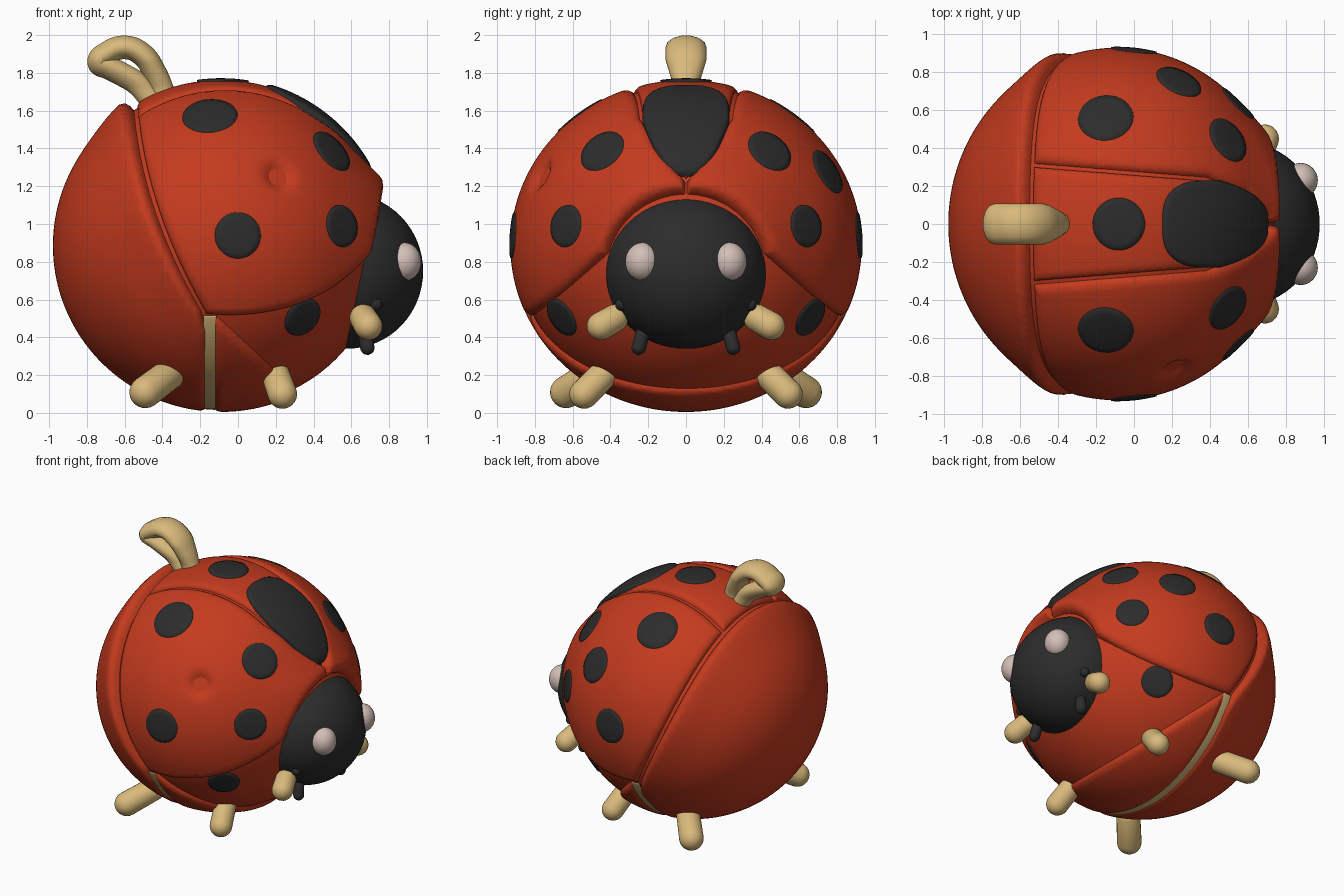
import bpy, bmesh, math
from mathutils import Vector, Matrix

if "Cube" in bpy.data.objects:
    bpy.data.objects.remove(bpy.data.objects["Cube"])

C = Vector((-0.09, 0, 0.885))          # body centre
R = Vector((0.89, 0.93, 0.88))         # body radii
HEAD = Vector((0.58, 0, 0.75))


def material(name, rgb):
    m = bpy.data.materials.new(name)
    m.diffuse_color = (*rgb, 1)
    m.use_nodes = True
    m.node_tree.nodes["Principled BSDF"].inputs["Base Color"].default_value = m.diffuse_color
    return m


RED = material("red", (0.55, 0.043, 0.013))
BLACK = material("black", (0.025, 0.025, 0.025))
CREAM = material("cream", (0.70, 0.49, 0.20))
EYE = material("pale_pink", (0.65, 0.52, 0.47))


def finish(bm, name, mat):
    for f in bm.faces:
        f.smooth = True
    me = bpy.data.meshes.new(name)
    bm.to_mesh(me)
    bm.free()
    me.materials.append(mat)
    ob = bpy.data.objects.new(name, me)
    bpy.context.collection.objects.link(ob)
    return ob


def ellipsoid(center, radii, seg=48):
    bm = bmesh.new()
    m = Matrix.Translation(center) @ Matrix.Diagonal((*radii, 1))
    bmesh.ops.create_uvsphere(bm, u_segments=seg, v_segments=seg // 2, radius=1, matrix=m)
    return bm


def clamp(t):
    return max(0.0, min(1.0, t))


def bulge(p):
    """Wing fronts flare out around the head."""
    return 0.045 * clamp((p.x - 0.5) / 0.22) ** 2 * clamp((1.4 - p.z) / 0.2)


def cut(bm, f, level=0.0, delete=True):
    """Cut the mesh along f = level, optionally removing the lower side."""
    val = {v: f(v.co) - level for v in bm.verts}
    new = [v for v, a in val.items() if abs(a) < 1e-5]
    for e in list(bm.edges):
        p, q = e.verts
        a, b = val[p], val[q]
        if a * b < 0 and min(abs(a), abs(b)) >= 1e-5:
            new.append(bmesh.utils.edge_split(e, p, a / (a - b))[1])
    if new:
        bmesh.ops.connect_verts(bm, verts=new)
    if delete:
        bad = [fc for fc in bm.faces if f(fc.calc_center_median()) < level]
        bmesh.ops.delete(bm, geom=bad, context='FACES')


def panel(name, mat, fs, scale=1.0, depth=0.045, w=0.05, extra=None, dent=None):
    """Body-surface piece bounded by the functions fs, with rolled-in edges."""
    bm = ellipsoid(C, R, 160)
    for f in fs:
        cut(bm, f)
    for f in fs:
        for k in (0.12, 0.4, 1.0):
            cut(bm, f, w * k, False)
    for v in bm.verts:
        d = max(0, min(f(v.co) for f in fs))
        u = 1 - min(d / w, 1)
        s = scale + (extra(v.co, d) if extra else 0)
        s -= (depth + s - scale) * (1 - math.sqrt(max(0, 1 - u * u)))
        if dent:
            t = max(0, 1 - (v.co - dent).length / 0.12)
            s -= 0.06 * t * t * (3 - 2 * t)
        v.co = C + (v.co - C) * s
    bmesh.ops.triangulate(bm, faces=bm.faces[:])
    return finish(bm, name, mat)


def on_body(x, z, side):
    k = 1 - ((x - C.x) / R.x) ** 2 - ((z - C.z) / R.z) ** 2
    return Vector((x, side * R.y * math.sqrt(max(k, 0)), z))


def dot(name, c, r, scale):
    """Thin round spot wrapped on the body surface."""
    d = c - C
    n = Vector([d[i] / R[i] ** 2 for i in range(3)]).normalized()
    t = n.cross(Vector((0.3, 0.1, 1))).normalized()
    b = n.cross(t)

    def put(p, s):
        q = p - C
        q = q / math.sqrt(sum((q[i] / R[i]) ** 2 for i in range(3)))
        return C + q * (s + bulge(C + q))
    bm = bmesh.new()
    mid = bm.verts.new(put(c, scale))
    prev = None
    for rr, s in ((0.25, scale), (0.5, scale), (0.75, scale), (0.97, scale), (1, scale - 0.009)):
        ring = [bm.verts.new(put(c + (t * math.cos(a) + b * math.sin(a)) * r * rr, s))
                for a in (2 * math.pi * i / 32 for i in range(32))]
        for i in range(32):
            j = (i + 1) % 32
            if prev:
                bm.faces.new((prev[i], ring[i], ring[j], prev[j]))
            else:
                bm.faces.new((mid, ring[i], ring[j]))
        prev = ring
    finish(bm, name, BLACK)


def capsule(name, a, b, r, mat):
    a, b = Vector(a), Vector(b)
    bm = ellipsoid((0, 0, 0), (r, r, r), 24)
    for v in bm.verts:
        if v.co.z > -1e-4:
            v.co.z += (b - a).length
    bm.transform(Matrix.Translation(a) @ (b - a).to_track_quat('Z', 'Y').to_matrix().to_4x4())
    finish(bm, name, mat)


# Seam curves shared by the body pieces
def back(z):
    u = (z - 0.53) / 1.15
    return -0.2 - 0.37 * u - max(0, 0.3 * u * (1 - u))


def strip(x):
    return (0.28 - 0.08 * x - 0.35 * max(0, x - 0.4)) * math.sqrt(clamp((0.72 - x) / 0.12))


def behind_wings(p):
    return (p.x - back(p.z) - 0.02) / 1.05


# Inner body, back shell with raised rim, front lower cup, seam band
finish(ellipsoid(C, R * 0.966, 96), "inner_body", RED)
panel("back_shell", RED, [lambda p: (back(p.z) - p.x) / 1.05, lambda p: -0.165 - p.x],
      w=0.04, extra=lambda p, d: 0.045 * math.exp(-(d / 0.16) ** 2) * clamp((p.z - 0.3) / 0.7))
panel("front_cup", RED, [lambda p: p.x + 0.135, lambda p: (0.40 - 0.93 * p.x - p.z) / 1.366])
panel("seam_band", CREAM, [lambda p: p.x + 0.185, lambda p: -0.115 - p.x, lambda p: 0.51 - p.z],
      scale=0.988, depth=0.005, w=0.01)

# Wing covers, one with a small dent
for side, label in ((-1, "right"), (1, "left")):
    panel(label + "_wing", RED, [
        behind_wings,
        lambda p: side * p.y - strip(p.x) - 0.004,
        lambda p: max((p.z - 1.28 + 0.06 * p.x + 0.93 * side * p.y) / 1.37, p.z - 1.13),
        lambda p: (p - HEAD).length - 0.45],
        extra=lambda p, d: bulge(p),
        dent=on_body(0.22, 1.26, -1) if side < 0 else None)

# Middle back strip and its black pad
panel("middle_strip", RED, [behind_wings, lambda p: strip(p.x) - 0.012 - abs(p.y),
                            lambda p: p.z - C.z], scale=0.997, depth=0.035)
panel("back_pad", BLACK, [
    lambda p: 0.11 * (1 - (abs(p.x - 0.43) / 0.285) ** 3
                      - (abs(p.y) / (0.235 - 0.28 * clamp(p.x - 0.45))) ** 3) if p.z > C.z else -1],
    scale=1.014, depth=0.04, w=0.03)

# Spots
for side in (-1, 1):
    spots = [(-0.15, 1.58, 0.15), (0.50, 1.39, 0.13), (0, 0.94, 0.125), (0.55, 0.99, 0.115)]
    if side > 0:
        spots.append((0.24, 1.28, 0.13))
    for x, z, r in spots:
        dot("wing_spot", on_body(x, z, side), r, 1.006)
    dot("belly_spot", on_body(0.36, 0.49, side), 0.115, 0.973)
dot("top_spot", Vector((-0.08, 0, C.z + R.z)), 0.14, 1.008)

# Head
finish(ellipsoid(HEAD, (0.40, 0.43, 0.41), 64), "head", BLACK)
for s in (-1, 1):
    finish(ellipsoid((0.88, s * 0.23, 0.80), (0.09, 0.092, 0.102), 32), "eye", EYE)
    finish(ellipsoid((0.73, s * 0.34, 0.575), (0.035, 0.035, 0.035), 16), "cheek_bump", BLACK)
    capsule("mouth_peg", (0.67, s * 0.225, 0.44), (0.685, s * 0.25, 0.345), 0.038, BLACK)
    # Limbs
    capsule("hand", (0.665, s * 0.38, 0.50), (0.69, s * 0.45, 0.46), 0.075, CREAM)
    capsule("front_foot", (0.20, s * 0.44, 0.2), (0.235, s * 0.54, 0.1), 0.078, CREAM)
    capsule("back_foot", (-0.37, s * 0.50, 0.20), (-0.49, s * 0.635, 0.11), 0.085, CREAM)

# Hanging loop on top, narrowing towards the body
cu = bpy.data.curves.new("top_loop", 'CURVE')
cu.dimensions = '3D'
cu.bevel_depth = 0.064
cu.bevel_resolution = 5
cu.resolution_u = 8
sp = cu.splines.new('BEZIER')
path = [(-0.39, 1.68), (-0.44, 1.80), (-0.51, 1.90), (-0.60, 1.935), (-0.69, 1.905),
        (-0.735, 1.855), (-0.69, 1.83), (-0.61, 1.79), (-0.53, 1.74), (-0.46, 1.66)]
sp.bezier_points.add(len(path) - 1)
for bp, (x, z) in zip(sp.bezier_points, path):
    bp.co = (x, 0, z)
    bp.handle_left_type = bp.handle_right_type = 'AUTO'
cu.materials.append(CREAM)
loop = bpy.data.objects.new("top_loop", cu)
bpy.context.collection.objects.link(loop)
bpy.context.view_layer.objects.active = loop
loop.select_set(True)
bpy.ops.object.convert(target='MESH')
for v in bpy.context.object.data.vertices:
    v.co.y *= 1.0 + 0.7 * clamp((v.co.z - 1.72) / 0.15)
